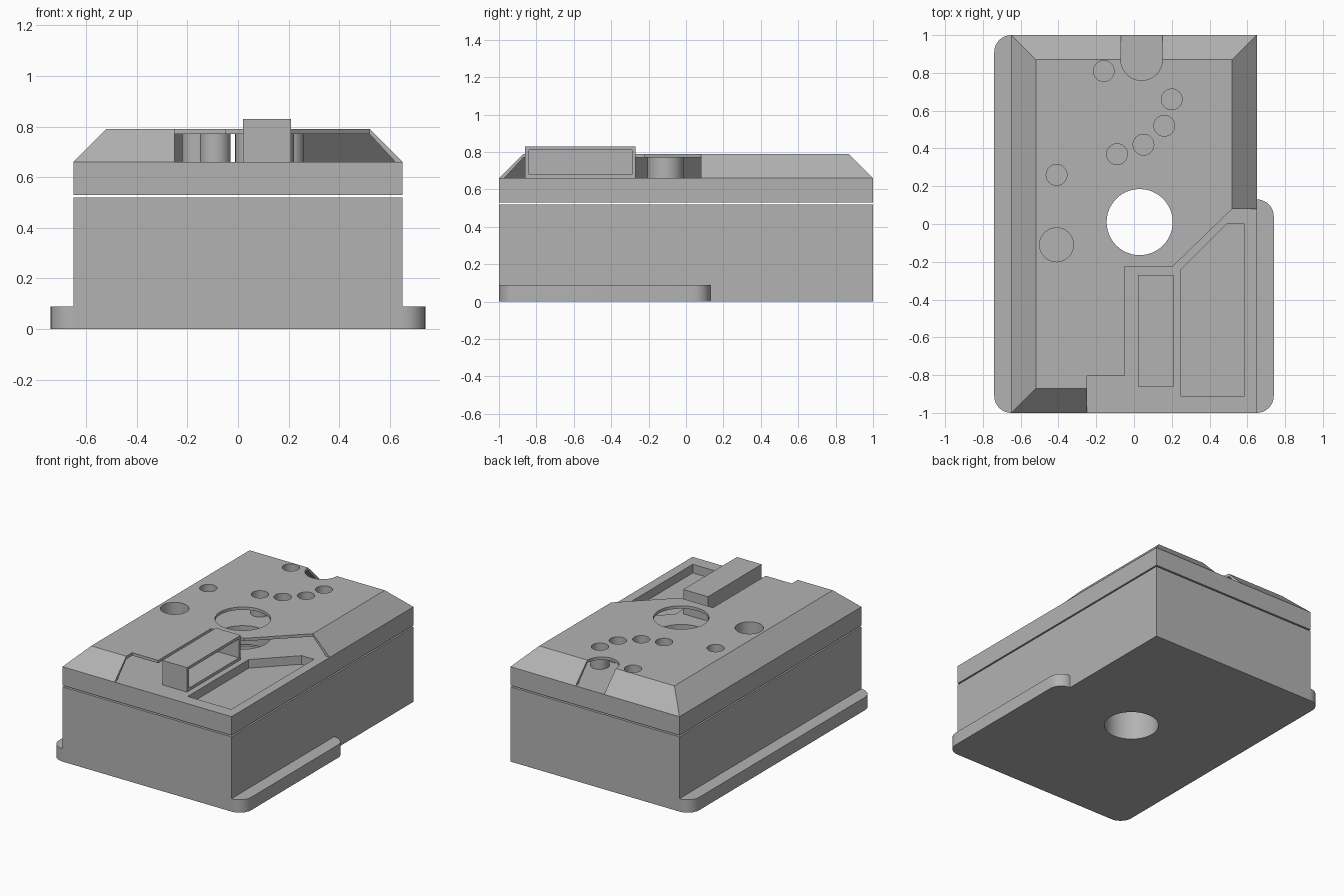
import bpy
import bmesh
from math import cos, sin, pi, radians

old = bpy.data.objects.get("Cube")
if old:
    bpy.data.objects.remove(old, do_unlink=True)

GREY = (0.45, 0.45, 0.45, 1)
mat = bpy.data.materials.new("plain grey")
mat.use_nodes = True
mat.diffuse_color = GREY
mat.node_tree.nodes["Principled BSDF"].inputs["Base Color"].default_value = GREY


def loft(name, lower, upper, z0, z1):
    """Solid between two outlines with the same number of points."""
    bm = bmesh.new()
    a = [bm.verts.new((x, y, z0)) for x, y in lower]
    b = [bm.verts.new((x, y, z1)) for x, y in upper]
    bm.faces.new(a)
    bm.faces.new(b)
    for i in range(len(a)):
        j = (i + 1) % len(a)
        bm.faces.new((a[i], a[j], b[j], b[i]))
    bmesh.ops.recalc_face_normals(bm, faces=bm.faces)
    mesh = bpy.data.meshes.new(name)
    bm.to_mesh(mesh)
    bm.free()
    mesh.materials.append(mat)
    ob = bpy.data.objects.new(name, mesh)
    bpy.context.collection.objects.link(ob)
    return ob


def prism(name, outline, z0, z1):
    return loft(name, outline, outline, z0, z1)


def rect(x0, x1, y0, y1):
    return [(x0, y0), (x1, y0), (x1, y1), (x0, y1)]


def arc(x, y, r, start, end, n):
    steps = [radians(start + (end - start) * i / n) for i in range(n + 1)]
    return [(x + r * cos(t), y + r * sin(t)) for t in steps]


def circle(x, y, r, n=48):
    return arc(x, y, r, 0, 360, n)[:-1]


def cut(ob, *cutters):
    """Subtract the cutters and remove them."""
    bpy.context.view_layer.objects.active = ob
    for c in cutters:
        c.hide_render = True
        mod = ob.modifiers.new("cut", "BOOLEAN")
        mod.operation = "DIFFERENCE"
        mod.solver = "EXACT"
        mod.object = c
        bpy.ops.object.modifier_apply(modifier=mod.name)
        bpy.data.objects.remove(c, do_unlink=True)


def smooth(ob):
    bpy.ops.object.select_all(action="DESELECT")
    ob.select_set(True)
    bpy.context.view_layer.objects.active = ob
    bpy.ops.object.shade_smooth_by_angle(angle=radians(30))


W, SLOPE = 0.65, 0.13
BORE = (0.03, 0.01, 0.175)
HOLES = [(-0.41, -0.11, 0.09), (-0.41, 0.26, 0.055), (-0.09, 0.37, 0.055),
         (0.05, 0.42, 0.055), (0.16, 0.52, 0.055), (0.20, 0.66, 0.055),
         (-0.16, 0.81, 0.055)]

# Lower case with the bore right through it
body = prism("body", rect(-W, W, -1, 1), 0, 0.52)
cut(body, prism("cutter", circle(*BORE), -0.1, 0.7))
smooth(body)


# Mounting flanges with rounded outer corners
def flange(name, side, back):
    r = 0.09
    pts = [(W, -1)] + arc(W, -1 + r, r, -90, 0, 10) + arc(W, back - r, r, 0, 90, 10)
    pts = pts[1:]
    smooth(prism(name, [(side * x, y) for x, y in pts], 0, 0.09))


flange("left_flange", 1, 0.13)
flange("right_flange", -1, 1)

# Lid base: floor of the cover, with a tray pocket at the front
deck = prism("lid_base", rect(-W, W, -1, 1), 0.53, 0.66)
tray = [(0.25, -0.91), (0.585, -0.91), (0.585, 0), (0.49, 0), (0.25, -0.24)]
cut(deck, prism("cutter", circle(*BORE), 0.4, 0.8),
    prism("cutter", tray, 0.60, 0.8))
smooth(deck)

# Lid cover: hollow, sloped on all sides
t = W - SLOPE
cover = loft("lid_cover", rect(-W, W, -1, 1), rect(-t, t, -1 + SLOPE, 1 - SLOPE), 0.66, 0.79)
inner = loft("cutter", rect(-W + 0.01, W - 0.01, -0.99, 0.99),
             rect(-t, t, -1 + SLOPE, 1 - SLOPE), 0.64, 0.77)
opening = [(-0.25, -1.1), (0.8, -1.1), (0.8, 0.08), (0.52, 0.08), (0.205, -0.225),
           (-0.05, -0.225), (-0.05, -0.805), (-0.25, -0.805)]
notch = [(0.15, 1.1), (-0.07, 1.1)] + arc(0.04, 0.87, 0.11, 180, 360, 20)
cut(cover, inner, prism("cutter", opening, 0.6, 0.9),
    prism("cutter", notch, 0.6, 0.9),
    prism("cutter", circle(*BORE), 0.6, 0.9),
    *[prism("cutter", circle(*h, 32), 0.6, 0.9) for h in HOLES])
smooth(cover)

# Sleeves below the small holes
for i, (x, y, r) in enumerate(HOLES):
    sleeve = prism(f"sleeve_{i + 1}", circle(x, y, r + 0.006, 32), 0.66, 0.77)
    cut(sleeve, prism("cutter", circle(x, y, r, 32), 0.6, 0.9))
    smooth(sleeve)

# Raised socket, open on its left side
socket = prism("socket", rect(0.02, 0.21, -0.86, -0.27), 0.66, 0.83)
cut(socket, prism("cutter", rect(0.04, 0.3, -0.84, -0.29), 0.68, 0.81))
